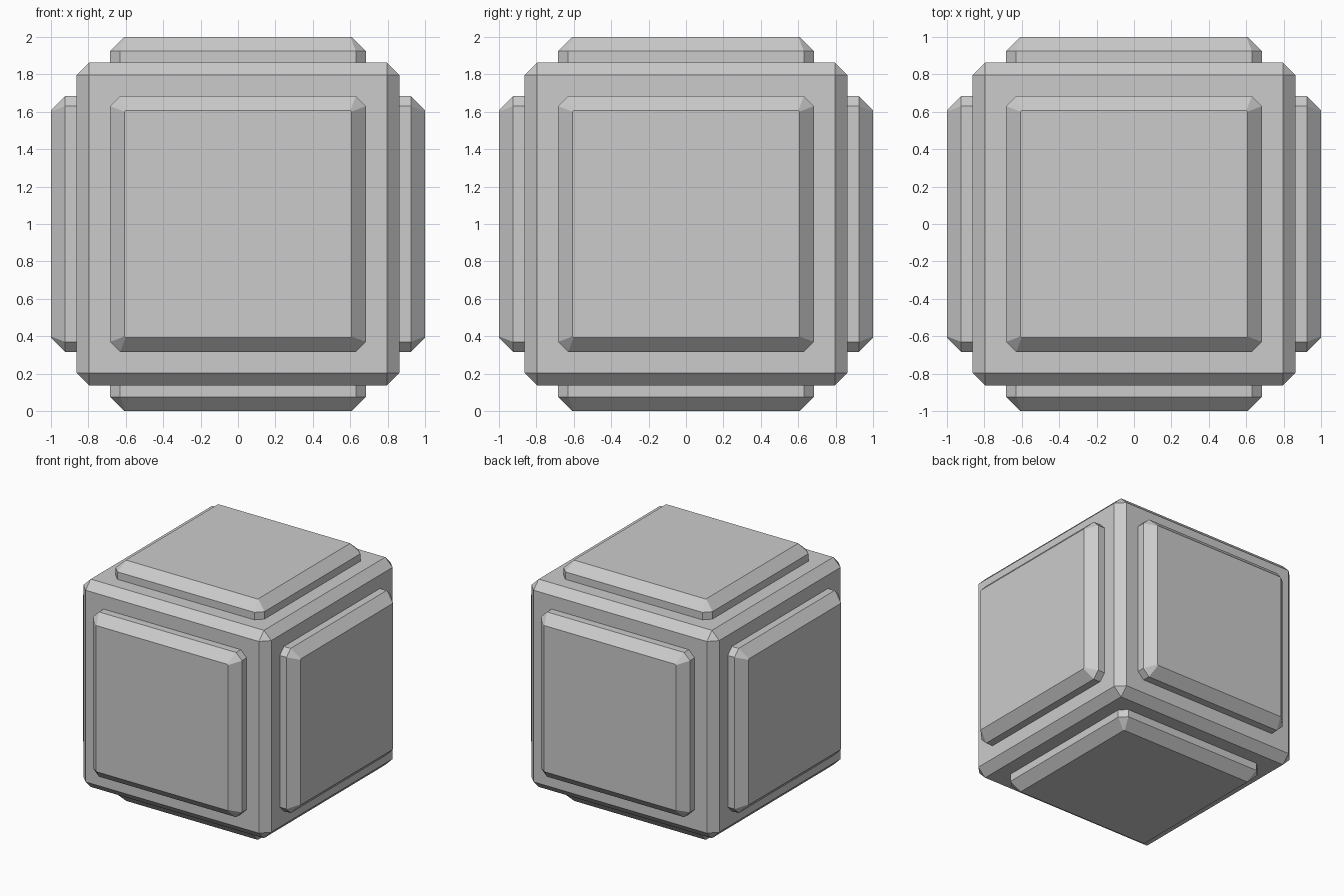
import bpy, bmesh
from math import pi
from mathutils import Matrix, Vector

if "Cube" in bpy.data.objects:
    bpy.data.objects.remove(bpy.data.objects["Cube"])

CENTRE = Vector((0, 0, 1))


def finish(name, bm):
    bmesh.ops.recalc_face_normals(bm, faces=bm.faces[:])
    mesh = bpy.data.meshes.new(name)
    bm.to_mesh(mesh)
    bm.free()
    obj = bpy.data.objects.new(name, mesh)
    obj.location = CENTRE
    bpy.context.collection.objects.link(obj)
    return obj


def ring(bm, half, cut, z):
    """Square ring with clipped corners."""
    i = half - cut
    pts = [(half, -i), (half, i), (i, half), (-i, half),
           (-half, i), (-half, -i), (-i, -half), (i, -half)]
    return [bm.verts.new((x, y, z)) for x, y in pts]


def panel(name, rotation):
    """Raised plate with a chamfered rim, turned onto one side of the core."""
    bm = bmesh.new()
    rings = [ring(bm, 0.684, 0.054, 0.855),
             ring(bm, 0.684, 0.054, 0.925),
             ring(bm, 0.607, 0.006, 1.0)]
    for a, b in zip(rings, rings[1:]):
        for i in range(8):
            j = (i + 1) % 8
            bm.faces.new((a[i], a[j], b[j], b[i]))
    bm.faces.new(rings[0])
    bm.faces.new(rings[-1])
    bm.transform(rotation)
    return finish(name, bm)


# Chamfered core block
bm = bmesh.new()
bmesh.ops.create_cube(bm, size=1.726)
bmesh.ops.bevel(bm, geom=bm.edges[:], offset=0.067, offset_type='OFFSET',
                segments=1, profile=0.5, affect='EDGES')
finish("core_block", bm)

# One raised panel per side
for name, angle, axis in (("top_panel", 0, 'X'), ("bottom_panel", pi, 'X'),
                          ("front_panel", pi / 2, 'X'), ("back_panel", -pi / 2, 'X'),
                          ("right_panel", pi / 2, 'Y'), ("left_panel", -pi / 2, 'Y')):
    panel(name, Matrix.Rotation(angle, 4, axis))
